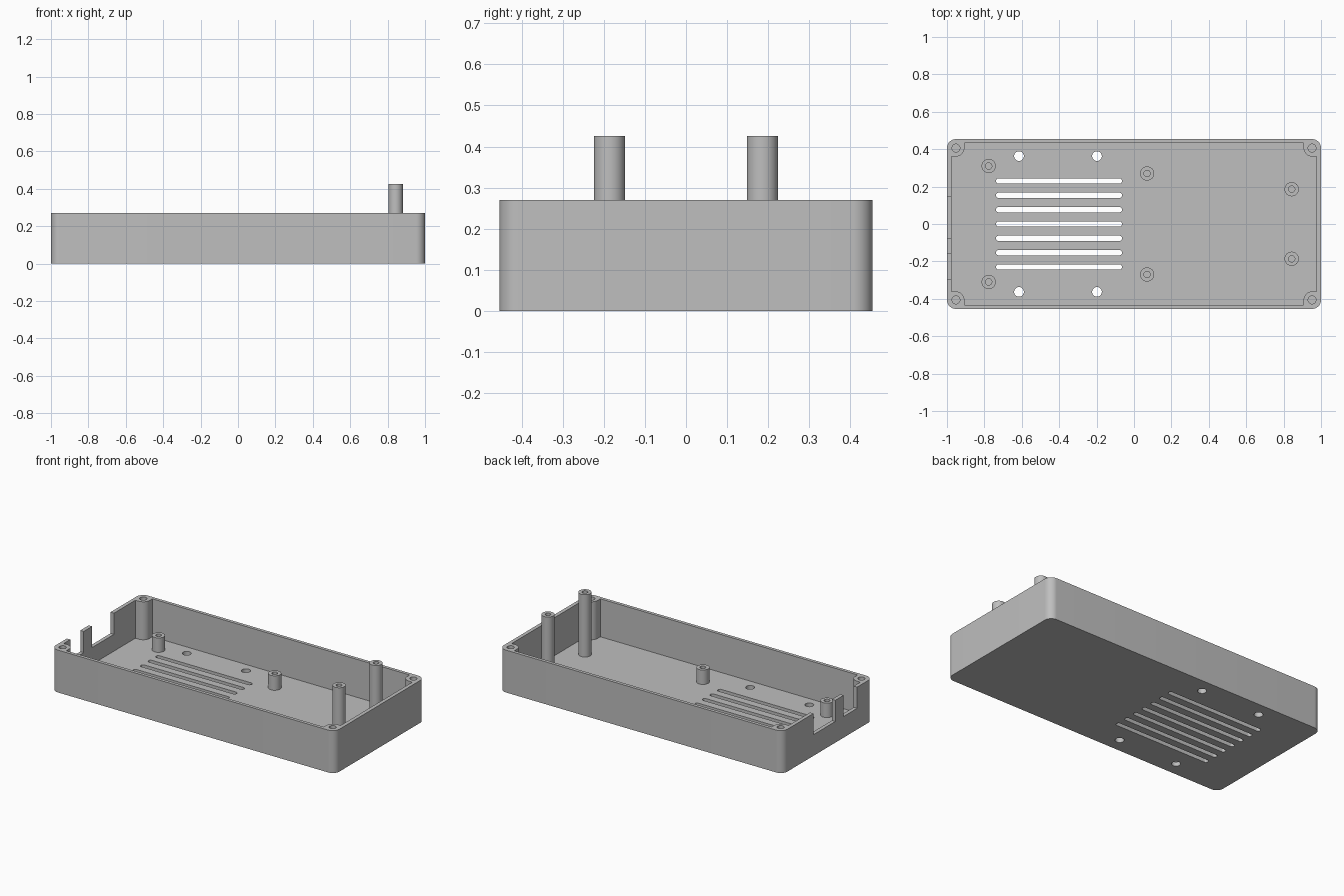
import bpy, bmesh
from math import cos, sin, pi, radians

cube = bpy.data.objects.get("Cube")
if cube:
    bpy.data.objects.remove(cube, do_unlink=True)

HX, HY, HEIGHT = 1.0, 0.453, 0.27      # outer half sizes and wall height
IX, IY, FLOOR = 0.976, 0.433, 0.028    # inner half sizes and floor thickness
CX, CY, POST_R = 0.952, 0.406, 0.045   # corner screw posts
CUT_Z = 0.135                          # sill of the connector openings

grey = bpy.data.materials.new("plain_grey")
grey.use_nodes = True
colour = (0.52, 0.52, 0.52, 1)
grey.diffuse_color = colour
grey.node_tree.nodes["Principled BSDF"].inputs["Base Color"].default_value = colour


def finish(name, bm):
    bmesh.ops.recalc_face_normals(bm, faces=bm.faces)
    mesh = bpy.data.meshes.new(name)
    bm.to_mesh(mesh)
    bm.free()
    mesh.materials.append(grey)
    obj = bpy.data.objects.new(name, mesh)
    bpy.context.collection.objects.link(obj)
    return obj


def smooth(mesh):
    mesh.shade_smooth()
    mesh.set_sharp_from_angle(angle=radians(30))


def prism(bm, outline, z0, z1):
    """Extrude a closed 2D outline from z0 to z1."""
    low = [bm.verts.new((x, y, z0)) for x, y in outline]
    high = [bm.verts.new((x, y, z1)) for x, y in outline]
    bm.faces.new(low[::-1])
    bm.faces.new(high)
    n = len(low)
    for i in range(n):
        j = (i + 1) % n
        bm.faces.new((low[i], low[j], high[j], high[i]))


def arc(x, y, r, start, end, steps=12):
    angles = [radians(start + (end - start) * i / steps) for i in range(steps + 1)]
    return [(x + r * cos(a), y + r * sin(a)) for a in angles]


def circle(x, y, r):
    return arc(x, y, r, 0, 360, 32)[:-1]


def four_corners(corner):
    """Mirror the outline of the +x +y corner round the whole box."""
    left = [(-x, y) for x, y in reversed(corner)]
    half = corner + left
    return half + [(-x, -y) for x, y in half]


def slot(x0, x1, y, r):
    return arc(x1 - r, y, r, -90, 90) + arc(x0 + r, y, r, 90, 270)


def cut(target, cutter):
    mod = target.modifiers.new("cut", "BOOLEAN")
    mod.operation = "DIFFERENCE"
    mod.solver = "EXACT"
    mod.object = cutter
    graph = bpy.context.evaluated_depsgraph_get()
    mesh = bpy.data.meshes.new_from_object(target.evaluated_get(graph))
    target.modifiers.clear()
    target.data = mesh
    bpy.data.objects.remove(cutter, do_unlink=True)


# Rounded outer block
bm = bmesh.new()
prism(bm, four_corners(arc(CX, CY, HX - CX, 0, 90)), 0, HEIGHT)
case = finish("case_shell", bm)

# Cavity, leaving a screw post in each corner
bm = bmesh.new()
corner = [(IX, CY - POST_R)] + arc(CX, CY, POST_R, 270, 180) + [(CX - POST_R, IY)]
prism(bm, four_corners(corner), FLOOR, HEIGHT + 0.1)
cut(case, finish("cavity_cutter", bm))

# Vent slots, floor holes, corner screw holes and connector openings
bm = bmesh.new()
for i in range(-3, 4):
    prism(bm, slot(-0.738, -0.064, i * 0.0767, 0.0145), -0.1, 0.1)
for x in (-0.615, -0.198):
    for y in (-0.363, 0.363):
        prism(bm, circle(x, y, 0.026), -0.1, 0.1)
for sx in (-1, 1):
    for sy in (-1, 1):
        prism(bm, circle(sx * CX, sy * CY, 0.021), FLOOR, HEIGHT + 0.1)
for y0, y1 in ((-0.295, -0.16), (-0.075, 0.145)):
    prism(bm, [(-1.1, y0), (-0.96, y0), (-0.96, y1), (-1.1, y1)], CUT_Z, HEIGHT + 0.1)
cut(case, finish("opening_cutter", bm))
smooth(case.data)


# Hollow standoffs rising from the floor
def standoff(name, x, y, top, radius=0.038, bore=0.017):
    bm = bmesh.new()
    base = FLOOR - 0.005
    rings = [(bore, base), (bore, top), (radius, top), (radius, base)]
    loops = [[bm.verts.new((px, py, z)) for px, py in circle(x, y, r)] for r, z in rings]
    n = len(loops[0])
    for a, b in zip(loops, loops[1:]):
        for i in range(n):
            j = (i + 1) % n
            bm.faces.new((a[i], a[j], b[j], b[i]))
    # close the underside so the normals are consistent
    for i in range(n):
        j = (i + 1) % n
        bm.faces.new((loops[3][i], loops[3][j], loops[0][j], loops[0][i]))
    smooth(finish(name, bm).data)


for side, s in (("front", -1), ("back", 1)):
    standoff(side + "_outer_short_standoff", -0.777, s * 0.31, 0.12)
    standoff(side + "_middle_short_standoff", 0.07, s * 0.27, 0.12)
    standoff(side + "_tall_standoff", 0.843, s * 0.186, 0.425)
